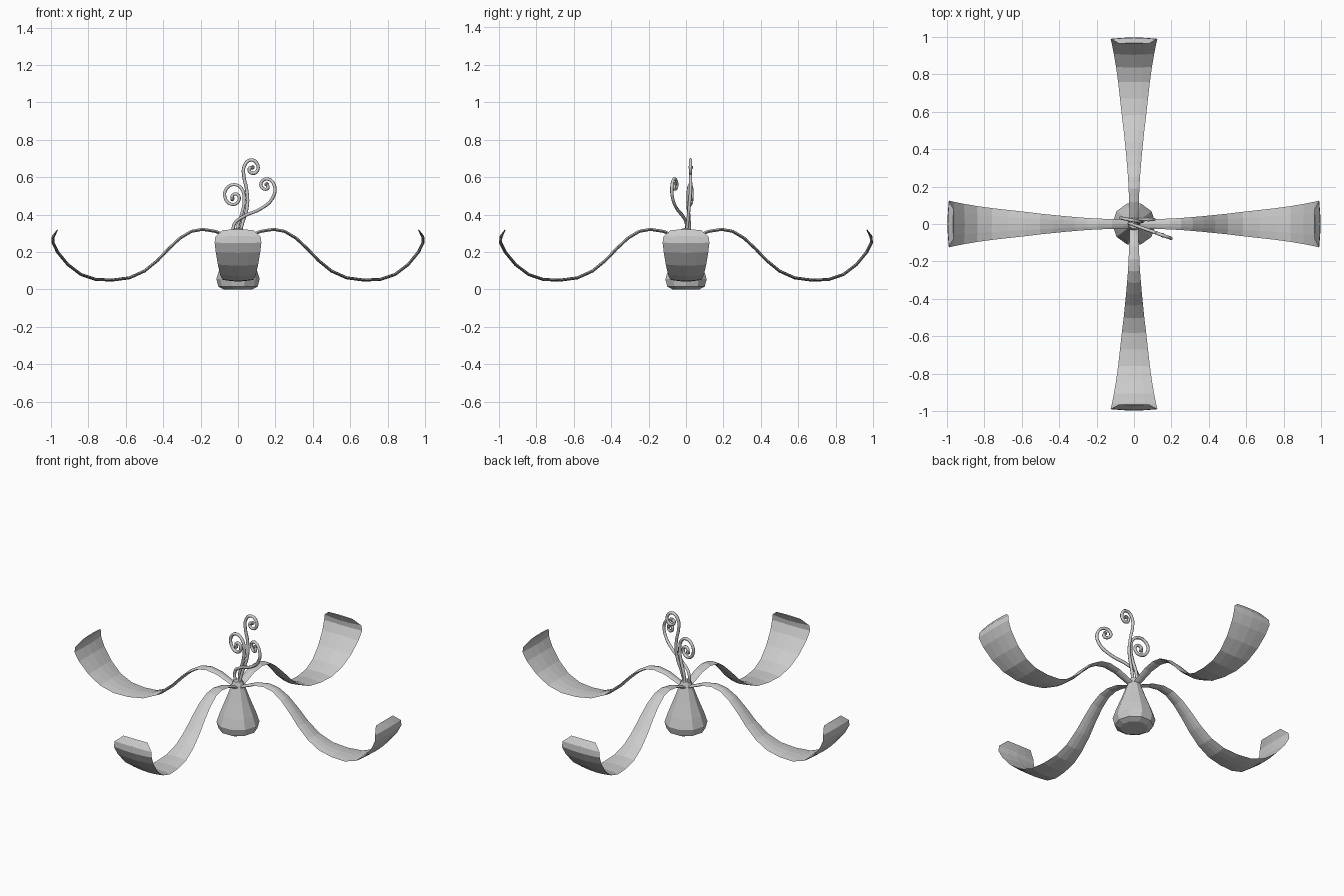
import bpy, bmesh
from math import sin, cos, pi, hypot

if "Cube" in bpy.data.objects:
    bpy.data.objects.remove(bpy.data.objects["Cube"])


def finish(name, bm):
    bmesh.ops.recalc_face_normals(bm, faces=bm.faces)
    me = bpy.data.meshes.new(name)
    bm.to_mesh(me)
    bm.free()
    ob = bpy.data.objects.new(name, me)
    bpy.context.collection.objects.link(ob)
    return ob


def skin(name, rings):
    """Join closed rings of points into a capped solid."""
    bm = bmesh.new()
    vs = [[bm.verts.new(p) for p in r] for r in rings]
    n = len(vs[0])
    for a, b in zip(vs, vs[1:]):
        for i in range(n):
            j = (i + 1) % n
            bm.faces.new((a[i], a[j], b[j], b[i]))
    bm.faces.new(vs[0])
    bm.faces.new(vs[-1])
    return finish(name, bm)


# Flower base: faceted bell, wide at the bottom
profile = [(0.075, 0.0), (0.105, 0.015), (0.116, 0.055), (0.098, 0.11),
           (0.066, 0.19), (0.04, 0.26), (0.026, 0.30)]
N = 10
skin("flower_base", [[(r * cos(2 * pi * i / N), r * sin(2 * pi * i / N), z)
                      for i in range(N)] for r, z in profile])

# Petal centre line: distance out, height, half width
path = [(0.015, 0.265, 0.022), (0.06, 0.285, 0.024), (0.12, 0.31, 0.026),
        (0.19, 0.321, 0.029), (0.25, 0.31, 0.032), (0.31, 0.274, 0.037),
        (0.37, 0.218, 0.042), (0.43, 0.155, 0.048), (0.50, 0.098, 0.055),
        (0.58, 0.062, 0.065), (0.67, 0.05, 0.075), (0.76, 0.053, 0.085),
        (0.84, 0.08, 0.096), (0.91, 0.133, 0.108), (0.965, 0.20, 0.119),
        (0.99, 0.25, 0.125), (0.988, 0.282, 0.121), (0.965, 0.318, 0.08)]


def petal(name, turn):
    c, s = round(cos(turn)), round(sin(turn))
    rings = []
    for k, (d, z, w) in enumerate(path):
        a, b = path[max(k - 1, 0)], path[min(k + 1, len(path) - 1)]
        tx, tz = b[0] - a[0], b[1] - a[1]
        m = hypot(tx, tz)
        nx, nz = -tz / m, tx / m
        t = 0.008 if k < len(path) - 1 else 0.003
        ring = []
        # thin lens cross-section
        for u, h in ((-1, 0), (-0.5, 0.7), (0, 1), (0.5, 0.7), (1, 0),
                     (0.5, -0.7), (0, -1), (-0.5, -0.7)):
            x, y = d + nx * h * t, u * w
            ring.append((x * c - y * s, x * s + y * c, z + nz * h * t))
        rings.append(ring)
    skin(name, rings)


for i, side in enumerate(("right", "back", "left", "front")):
    petal("petal_" + side, i * pi / 2)


# Curled stamens: round tubes along smooth paths, each with a small tip bead
def stamen(name, pts, depth):
    cu = bpy.data.curves.new(name, 'CURVE')
    cu.dimensions = '3D'
    cu.bevel_depth = 0.009
    cu.bevel_resolution = 1
    cu.resolution_u = 4
    cu.use_fill_caps = True
    sp = cu.splines.new('BEZIER')
    sp.bezier_points.add(len(pts) - 1)
    for bp, (x, z) in zip(sp.bezier_points, pts):
        bp.co = (x, depth(x, z), z)
        bp.handle_left_type = bp.handle_right_type = 'AUTO'
    tmp = bpy.data.objects.new(name + "_path", cu)
    bpy.context.collection.objects.link(tmp)
    bpy.context.view_layer.update()
    me = bpy.data.meshes.new_from_object(
        tmp.evaluated_get(bpy.context.evaluated_depsgraph_get()))
    bpy.data.objects.remove(tmp)
    bm = bmesh.new()
    bm.from_mesh(me)
    x, z = pts[-1]
    bead = bmesh.ops.create_icosphere(bm, subdivisions=1, radius=0.013)
    bmesh.ops.translate(bm, verts=bead["verts"], vec=(x, depth(x, z), z))
    finish(name, bm)


stamen("stamen_tall",
       [(0.005, 0.27), (0.02, 0.34), (0.05, 0.45), (0.045, 0.54),
        (0.032, 0.60), (0.034, 0.66), (0.068, 0.692), (0.103, 0.67),
        (0.10, 0.63), (0.072, 0.622), (0.06, 0.645), (0.078, 0.652)],
       lambda x, z: 0.025 * min(1, max(0, (z - 0.27) / 0.25)))
stamen("stamen_left",
       [(-0.005, 0.27), (0.0, 0.34), (0.022, 0.41), (0.033, 0.48),
        (0.018, 0.54), (-0.022, 0.56), (-0.062, 0.538), (-0.069, 0.49),
        (-0.035, 0.455), (0.002, 0.47), (0.0, 0.505), (-0.028, 0.505),
        (-0.03, 0.483)],
       lambda x, z: 0.018 - 0.2 * x)
stamen("stamen_right",
       [(-0.015, 0.27), (-0.022, 0.345), (0.03, 0.39), (0.12, 0.43),
        (0.183, 0.485), (0.196, 0.55), (0.16, 0.59), (0.124, 0.57),
        (0.132, 0.54), (0.16, 0.542), (0.153, 0.562)],
       lambda x, z: -0.005 - 0.36 * x)
